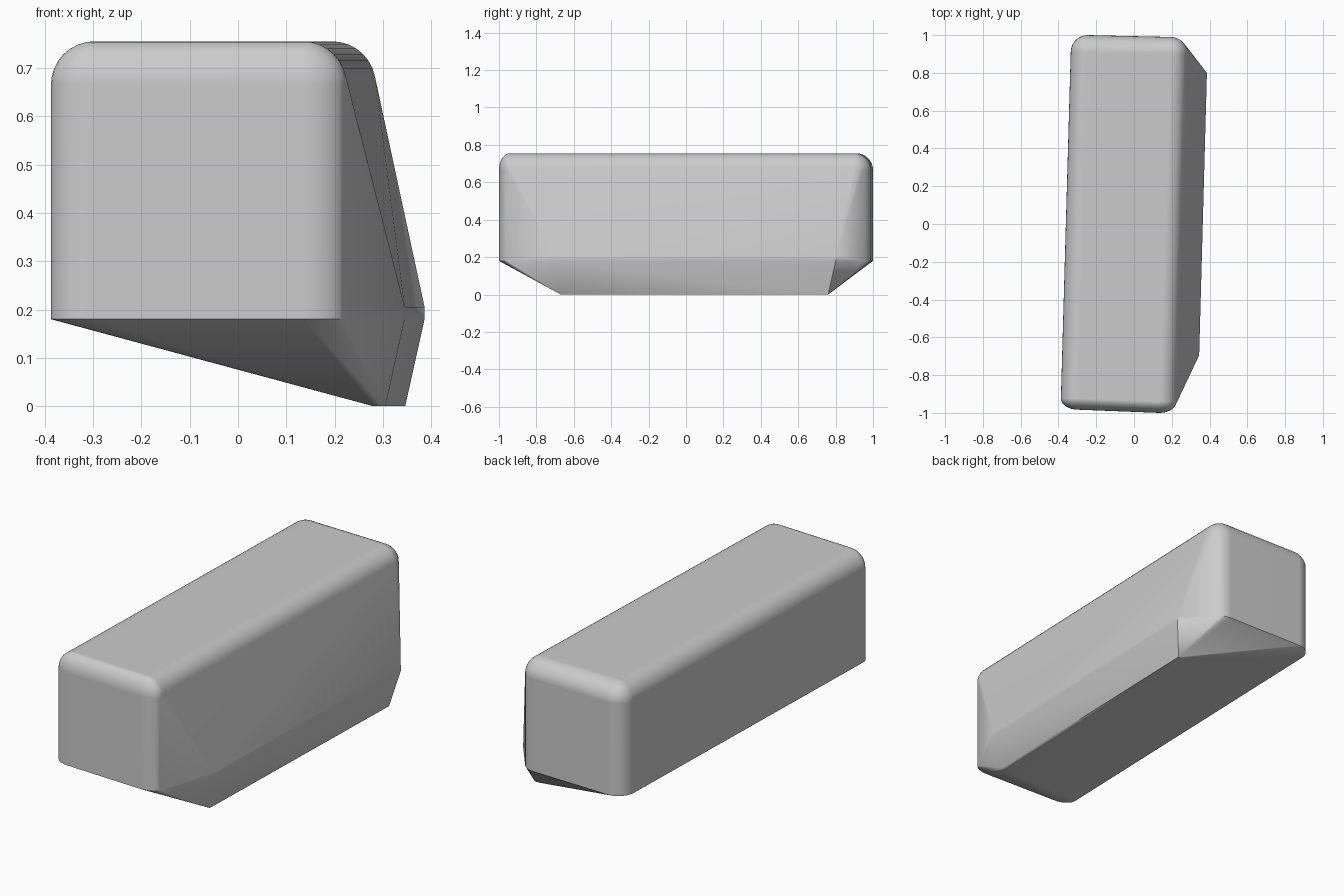
import bpy, bmesh
from math import sin, cos, pi, radians

cube = bpy.data.objects.get("Cube")
if cube:
    bpy.data.objects.remove(cube, do_unlink=True)

TOP, RIM, ROUND = 0.755, 0.18, 0.09
SEGMENTS, RINGS = 32, 8

grey = bpy.data.materials.new("plain grey")
grey.use_nodes = True
colour = (0.6, 0.6, 0.6, 1)
grey.diffuse_color = colour
grey.node_tree.nodes["Principled BSDF"].inputs["Base Color"].default_value = colour


def rounded_post(bm, x, y, depth):
    """Rounded corner column: a ring at the rim and a dome at the top."""
    def ring(z, scale):
        for i in range(SEGMENTS):
            a = 2 * pi * i / SEGMENTS
            bm.verts.new((x + ROUND * scale * cos(a), y + depth * scale * sin(a), z))
    ring(RIM, 1)
    for j in range(RINGS):
        t = pi / 2 * j / RINGS
        ring(TOP - ROUND + ROUND * sin(t), cos(t))
    bm.verts.new((x, y, TOP))


bm = bmesh.new()
# Four rounded corners of the upper block
for x, y, depth in ((-0.297, -0.923, 0.06), (0.135, -0.94, 0.06),
                    (-0.245, 0.91, 0.09), (0.195, 0.90, 0.09)):
    rounded_post(bm, x, y, depth)
# Flared side ridge and slanted keel, one section at each end
for shift, ridge_y, keel_y in ((0, -0.695, -0.67), (0.041, 0.80, 0.76)):
    for x, y, z in ((0.345, ridge_y, 0.205), (0.345, ridge_y, RIM),
                    (0.305, keel_y, 0), (0.28, keel_y, 0)):
        bm.verts.new((x + shift, y, z))

# Wrap one skin around the sections and merge flat areas
hull = bmesh.ops.convex_hull(bm, input=bm.verts[:])
inside = {g for g in hull["geom_interior"] + hull["geom_unused"]
          if isinstance(g, bmesh.types.BMVert)}
bmesh.ops.delete(bm, geom=list(inside), context="VERTS")
bmesh.ops.dissolve_limit(bm, angle_limit=radians(0.5), verts=bm.verts[:], edges=bm.edges[:])
bmesh.ops.recalc_face_normals(bm, faces=bm.faces[:])

mesh = bpy.data.meshes.new("block_body")
bm.to_mesh(mesh)
bm.free()
mesh.materials.append(grey)
body = bpy.data.objects.new("block_body", mesh)
bpy.context.collection.objects.link(body)

# Soft rounded corners, crisp lower edges
bpy.ops.object.select_all(action="DESELECT")
body.select_set(True)
bpy.context.view_layer.objects.active = body
bpy.ops.object.shade_smooth_by_angle(angle=radians(30))
normals = body.modifiers.new("even_shading", "WEIGHTED_NORMAL")
normals.keep_sharp = True
